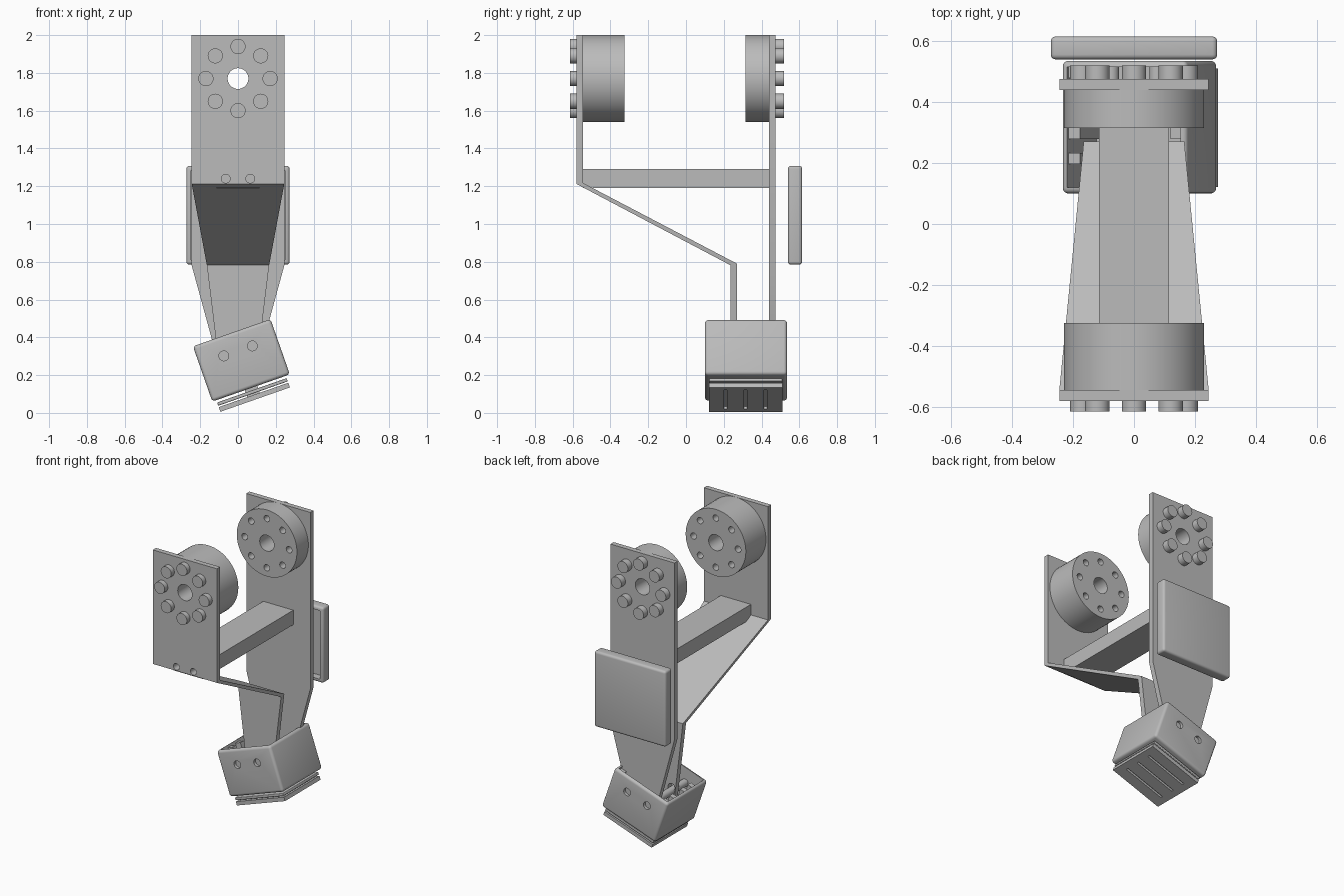
import bpy, bmesh, math
from mathutils import Matrix, Vector

default = bpy.data.objects.get("Cube")
if default:
    bpy.data.objects.remove(default, do_unlink=True)

GREY = (0.5, 0.5, 0.5, 1)
mat = bpy.data.materials.new("plain grey")
mat.use_nodes = True
mat.diffuse_color = GREY
mat.node_tree.nodes["Principled BSDF"].inputs["Base Color"].default_value = GREY


def add_box(bm, x0, x1, y0, y1, z0, z1):
    m = Matrix.Translation(((x0 + x1) / 2, (y0 + y1) / 2, (z0 + z1) / 2))
    bmesh.ops.create_cube(bm, size=1, matrix=m @ Matrix.Diagonal((x1 - x0, y1 - y0, z1 - z0, 1)))


def add_rod(bm, x, z, r, y0, y1, sides=32):
    m = Matrix.Translation((x, (y0 + y1) / 2, z)) @ Matrix.Rotation(math.pi / 2, 4, 'X')
    bmesh.ops.create_cone(bm, cap_ends=True, segments=sides, radius1=r, radius2=r,
                          depth=abs(y1 - y0), matrix=m)


def add_strip(bm, rows):
    """Loft of rectangles: front y, back y, front z, back z, half width."""
    rings = [[bm.verts.new(p) for p in ((-w, yf, zf), (w, yf, zf), (w, yb, zb), (-w, yb, zb))]
             for yf, yb, zf, zb, w in rows]
    for a, b in zip(rings, rings[1:]):
        for i in range(4):
            j = (i + 1) % 4
            bm.faces.new((a[i], a[j], b[j], b[i]))
    bm.faces.new(rings[0])
    bm.faces.new(rings[-1])
    bmesh.ops.recalc_face_normals(bm, faces=bm.faces[:])


def raw(name, bm):
    mesh = bpy.data.meshes.new(name)
    bm.to_mesh(mesh)
    bm.free()
    obj = bpy.data.objects.new(name, mesh)
    bpy.context.scene.collection.objects.link(obj)
    return obj


def part(name, build, cut=None, bevel=0, place=None):
    """Build a part, round it, cut it, then move it into place."""
    bm = bmesh.new()
    build(bm)
    obj = raw(name, bm)
    cutter = None
    if bevel:
        mod = obj.modifiers.new("round", 'BEVEL')
        mod.width, mod.segments = bevel, 4
    if cut:
        bm = bmesh.new()
        cut(bm)
        cutter = raw("cutter", bm)
        cutter.hide_render = True
        mod = obj.modifiers.new("cut", 'BOOLEAN')
        mod.operation, mod.solver, mod.object = 'DIFFERENCE', 'EXACT', cutter
    bpy.context.view_layer.update()
    graph = bpy.context.evaluated_depsgraph_get()
    mesh = bpy.data.meshes.new_from_object(obj.evaluated_get(graph))
    obj.modifiers.clear()
    obj.data = mesh
    if cutter:
        bpy.data.objects.remove(cutter, do_unlink=True)
    if place:
        mesh.transform(place)
    mesh.materials.clear()
    mesh.materials.append(mat)
    mesh.shade_smooth()
    mesh.set_sharp_from_angle(angle=math.radians(30))
    return obj


HUB_Z, RING = 1.77, 0.17
ring = [(RING * math.cos(k * math.pi / 4), HUB_Z + RING * math.sin(k * math.pi / 4)) for k in range(8)]


# Strap plates with hub, screw and ankle holes
def strap_holes(bm, y0, y1, y_ankle):
    add_rod(bm, 0, HUB_Z, 0.055, y0 - 0.05, y1 + 0.05)
    for x in (-0.078, 0.078):
        add_rod(bm, x, 0.328, 0.026, y_ankle - 0.05, y_ankle + 0.05)


def front_holes(bm):
    strap_holes(bm, -0.58, -0.545, 0.25)
    for x in (-0.065, 0.065):
        add_rod(bm, x, 1.24, 0.023, -0.62, -0.52)


part("front_strap", lambda bm: add_strip(bm, [
    (-0.58, -0.545, 2, 2, 0.245), (-0.58, -0.545, 1.212, 1.217, 0.245),
    (0.235, 0.27, 0.782, 0.79, 0.165), (0.235, 0.27, 0.25, 0.25, 0.1)]), front_holes)
part("back_strap", lambda bm: add_strip(bm, [
    (0.44, 0.475, 2, 2, 0.245), (0.44, 0.475, 0.78, 0.78, 0.245),
    (0.44, 0.475, 0.25, 0.25, 0.1)]), lambda bm: strap_holes(bm, 0.44, 0.475, 0.457))

# Cross beam between the straps, with blind screw holes
part("cross_beam", lambda bm: add_box(bm, -0.115, 0.115, -0.545, 0.44, 1.19, 1.29),
     lambda bm: [add_rod(bm, x, 1.24, 0.023, -0.6, -0.48) for x in (-0.065, 0.065)])


# Hip drums with a bored centre and blind holes on the inner face
def drum(name, y_plate, y_inner):
    side = math.copysign(1, y_plate)

    def bores(bm):
        add_rod(bm, 0, HUB_Z, 0.055, min(y_plate, y_inner) - 0.05, max(y_plate, y_inner) + 0.05)
        for x, z in ring:
            add_rod(bm, x, z, 0.022, y_inner - side * 0.05, y_inner + side * 0.09, 20)
    part(name, lambda bm: add_rod(bm, 0, HUB_Z, 0.23, y_plate, y_inner, 64), bores)


drum("front_drum", -0.545, -0.325)
drum("back_drum", 0.44, 0.315)


def bolts(bm, y0, y1):
    for x, z in ring:
        add_rod(bm, x, z, 0.04, y0, y1, 28)


part("front_bolts", lambda bm: bolts(bm, -0.615, -0.58))
part("back_bolts", lambda bm: bolts(bm, 0.475, 0.52))

# Hollow cover behind the back strap, open towards the strap
part("back_cover", lambda bm: add_box(bm, -0.273, 0.273, 0.54, 0.615, 0.785, 1.308),
     lambda bm: add_box(bm, -0.248, 0.248, 0.5, 0.59, 0.81, 1.283), bevel=0.016)

# Tilted foot, built in its own frame around the box centre
FOOT = Matrix.Translation((0.018, 0, 0.278)) @ Matrix.Rotation(math.radians(-19.3), 4, 'Y')
HALF_W, HALF_H, WALL = 0.2175, 0.155, 0.02
FOOT_Y0, FOOT_Y1 = 0.1, 0.535


def foot_cuts(bm):
    add_box(bm, -HALF_W + WALL, HALF_W - WALL, FOOT_Y0 + WALL, FOOT_Y1 - WALL, -HALF_H + WALL, 0.3)
    for x in (-0.08, 0.08):
        add_rod(bm, x, 0.053, 0.026, 0.05, 0.6)


part("foot_box", lambda bm: add_box(bm, -HALF_W, HALF_W, FOOT_Y0, FOOT_Y1, -HALF_H, HALF_H),
     foot_cuts, bevel=0.018, place=FOOT)


# Guide ribs that hold the strap ends inside the foot
def ribs(bm):
    for y in (0.215, 0.297, 0.415, 0.497):
        for s in (-1, 1):
            x0, x1 = sorted((s * (HALF_W - WALL), s * (HALF_W - 0.06)))
            add_box(bm, x0, x1, y - 0.018, y + 0.018, -HALF_H + WALL, 0.14)


part("guide_ribs", ribs, place=FOOT)

# Sole: two plates on a short post, the lower one grooved
part("sole_post", lambda bm: add_box(bm, -0.035, 0.035, 0.28, 0.35, -0.2, -0.15), place=FOOT)
part("upper_sole", lambda bm: add_box(bm, -0.195, 0.195, 0.122, 0.51, -0.186, -0.168),
     bevel=0.004, place=FOOT)
part("lower_sole", lambda bm: add_box(bm, -0.195, 0.195, 0.122, 0.51, -0.22, -0.194),
     lambda bm: [add_box(bm, -0.15, 0.15, y - 0.008, y + 0.008, -0.25, -0.205) for y in (0.21, 0.315, 0.42)],
     place=FOOT)
